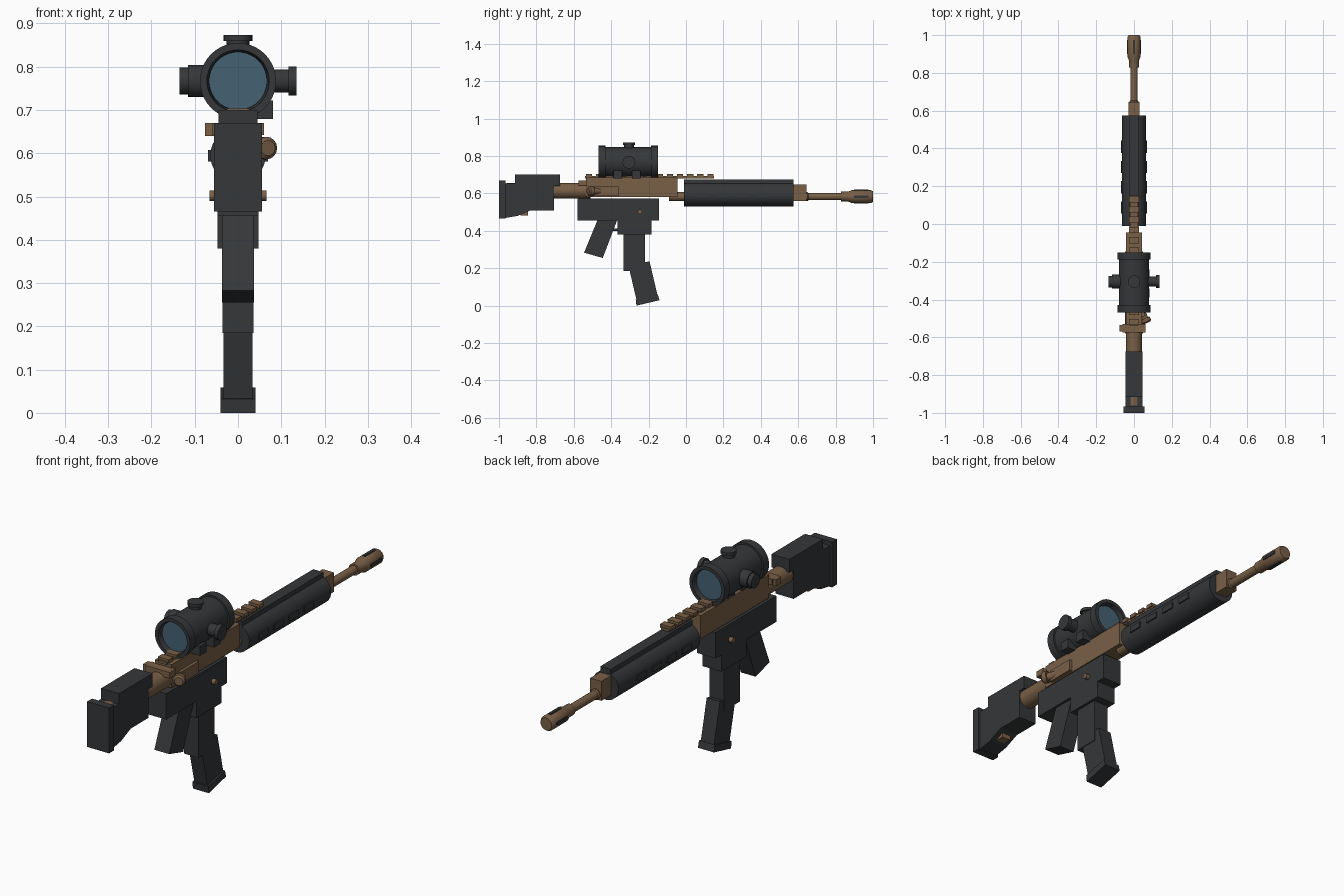
import bpy, bmesh
from math import pi, sin, cos
from mathutils import Vector, Matrix

if "Cube" in bpy.data.objects:
    bpy.data.objects.remove(bpy.data.objects["Cube"])


def material(name, rgb):
    m = bpy.data.materials.new(name)
    m.diffuse_color = (*rgb, 1)
    m.use_nodes = True
    m.node_tree.nodes["Principled BSDF"].inputs["Base Color"].default_value = m.diffuse_color
    return m


DARK = material("dark_polymer", (0.035, 0.038, 0.041))
BROWN = material("brown_metal", (0.19, 0.115, 0.062))
GLASS = material("lens_glass", (0.06, 0.12, 0.17))


def finish(name, bm, mat, smooth=False):
    bmesh.ops.recalc_face_normals(bm, faces=bm.faces)
    me = bpy.data.meshes.new(name)
    bm.to_mesh(me)
    bm.free()
    ob = bpy.data.objects.new(name, me)
    bpy.context.collection.objects.link(ob)
    me.materials.append(mat)
    if smooth:
        bpy.ops.object.select_all(action='DESELECT')
        ob.select_set(True)
        bpy.context.view_layer.objects.active = ob
        bpy.ops.object.shade_smooth_by_angle(angle=0.6)
    return ob


def box(name, x, y, z, mat):
    """Box from (min, max) ranges."""
    bm = bmesh.new()
    bmesh.ops.create_cube(bm, size=1)
    for v in bm.verts:
        v.co = [(a + b) / 2 + c * (b - a) for (a, b), c in zip((x, y, z), v.co)]
    return finish(name, bm, mat)


def plate(name, pts, half, mat):
    """Side outline of (y, z) points extruded to x = +-half."""
    bm = bmesh.new()
    f = bm.faces.new([bm.verts.new((-half, y, z)) for y, z in pts])
    r = bmesh.ops.extrude_face_region(bm, geom=[f])
    for v in r["geom"]:
        if isinstance(v, bmesh.types.BMVert):
            v.co.x = half
    return finish(name, bm, mat)


def lathe(name, prof, centre, axis, mat, n=32, closed=False):
    """Revolve (distance along axis, radius) points about an axis."""
    bm = bmesh.new()
    rot = Vector(axis).to_track_quat('Z', 'Y').to_matrix()
    c = Vector(centre)
    rings = [[bm.verts.new(c + rot @ Vector((r * cos(2 * pi * i / n), r * sin(2 * pi * i / n), t)))
              for i in range(n)] for t, r in prof]
    pairs = list(zip(rings, rings[1:]))
    if closed:
        pairs.append((rings[-1], rings[0]))
    else:
        bm.faces.new(rings[0])
        bm.faces.new(rings[-1])
    for a, b in pairs:
        for i in range(n):
            j = (i + 1) % n
            bm.faces.new((a[i], a[j], b[j], b[i]))
    return finish(name, bm, mat, True)


Y = (0, 1, 0)

# Stock
box("butt_pad", (-.055, .055), (-1, -.965), (.465, .67), DARK)
plate("stock_body", [(-.97, .652), (-.705, .652), (-.705, .51), (-.83, .51),
                     (-.9, .48), (-.97, .468)], .045, DARK)
box("cheek_rest", (-.045, .045), (-.915, -.675), (.64, .70), DARK)
box("sling_slot", (-.022, .022), (-.885, -.845), (.483, .52), BROWN)
lathe("buffer_tube", [(-.96, .042), (-.51, .042)], (0, 0, .614), Y, BROWN)

# Upper receiver
box("upper_receiver", (-.042, .042), (-.535, -.045), (.58, .685), BROWN)
box("charging_handle", (-.06, .06), (-.575, -.53), (.642, .67), BROWN)
box("charging_latch", (-.076, -.04), (-.57, -.535), (.64, .67), BROWN)
box("ejection_cover", (.03, .056), (-.49, -.36), (.585, .637), BROWN)
lathe("forward_assist", [(0, .017), (.07, .017), (.07, .026), (.09, .026), (.097, .018)],
      (.03, -.435, .612), (.4, -.9, 0), BROWN, 16)

# Top rail with cross teeth
box("rail_base", (-.021, .021), (-.54, .15), (.68, .692), BROWN)
for i in range(13):
    y = -.535 + i * .0541
    box(f"rail_tooth_{i}", (-.027, .027), (y, y + .033), (.686, .703), BROWN)

# Lower receiver, grip and magazine
box("lower_receiver", (-.047, .047), (-.58, -.145), (.455, .572), DARK)
box("magazine_well", (-.0475, .0475), (-.365, -.185), (.38, .56), DARK)
plate("pistol_grip", [(-.47, .465), (-.365, .465), (-.445, .255), (-.545, .283)], .037, DARK)
box("trigger_guard", (-.018, .018), (-.43, -.36), (.4, .412), DARK)
plate("trigger", [(-.395, .46), (-.38, .46), (-.382, .42), (-.39, .42)], .008, DARK)
lathe("takedown_pin", [(-.066, .012), (.066, .012)], (0, -.247, .502), (1, 0, 0), BROWN, 16)
box("magazine_upper", (-.036, .036), (-.333, -.22), (.185, .39), DARK)
plate("magazine_lower", [(-.308, .215), (-.195, .237), (-.15, .045), (-.262, .02)], .033, DARK)
plate("magazine_base", [(-.269, .032), (-.15, .059), (-.142, .029), (-.265, 0)], .04, DARK)

# Handguard with side ribs and top ridge
lathe("handguard", [(-.01, .064), (.575, .064)], (0, 0, .595), Y, DARK)
box("handguard_ridge", (-.026, .026), (-.01, .575), (.64, .675), DARK)
for s in (-1, 1):
    for i in range(4):
        y = .055 + i * .107
        box(f"handguard_rib_{s}_{i}", sorted((s * .05, s * .069)), (y, y + .065), (.581, .607), DARK)

# Barrel, gas block and muzzle
lathe("barrel", [(-.09, .024), (.65, .024), (.655, .019), (.9, .019)], (0, 0, .583), Y, BROWN, 24)
box("gas_block", (-.028, .028), (.57, .645), (.56, .648), BROWN)
lathe("muzzle_brake", [(.828, .026), (.865, .026), (.885, .034), (.99, .034), (1, .028)],
      (0, 0, .583), Y, BROWN, 24)
for i in range(4):
    bm = bmesh.new()
    bmesh.ops.create_cube(bm, size=1, matrix=Matrix.Rotation(i * pi / 2, 4, 'Y') @
                          Matrix.Translation((.031, .937, 0)) @ Matrix.Diagonal((.013, .075, .013, 1)))
    bmesh.ops.translate(bm, vec=(0, 0, .583), verts=bm.verts)
    finish(f"muzzle_slot_{i}", bm, DARK)

# Scope body, hollow at both ends, with lenses
S = (0, 0, .767)
lathe("scope_body", [(-.468, .088), (-.43, .088), (-.43, .08), (-.187, .08), (-.187, .088),
                     (-.15, .088), (-.15, .072), (-.185, .066), (-.433, .066), (-.468, .072)],
      S, Y, DARK, 40, True)
lathe("rear_lens", [(-.446, .067), (-.44, .067)], S, Y, GLASS, 40)
lathe("front_lens", [(-.178, .067), (-.172, .067)], S, Y, GLASS, 40)

# Scope turrets
T = (0, -.305, .767)
lathe("top_turret", [(.06, .026), (.092, .026), (.092, .033), (.106, .033)], T, (0, 0, 1), DARK, 24)
lathe("right_turret", [(.06, .027), (.117, .027), (.117, .034), (.135, .034)], T, (1, 0, 0), DARK, 24)
lathe("left_turret", [(.06, .037), (.116, .037), (.116, .031), (.135, .031)], T, (-1, 0, 0), DARK, 24)

# Scope mounts with side clamps
for i, y in enumerate((-.365, -.265)):
    box(f"scope_mount_{i}", (-.042, .042), (y - .025, y + .025), (.683, .72), DARK)
    box(f"scope_clamp_{i}", (.04, .081), (y - .023, y + .023), (.679, .722), DARK)
